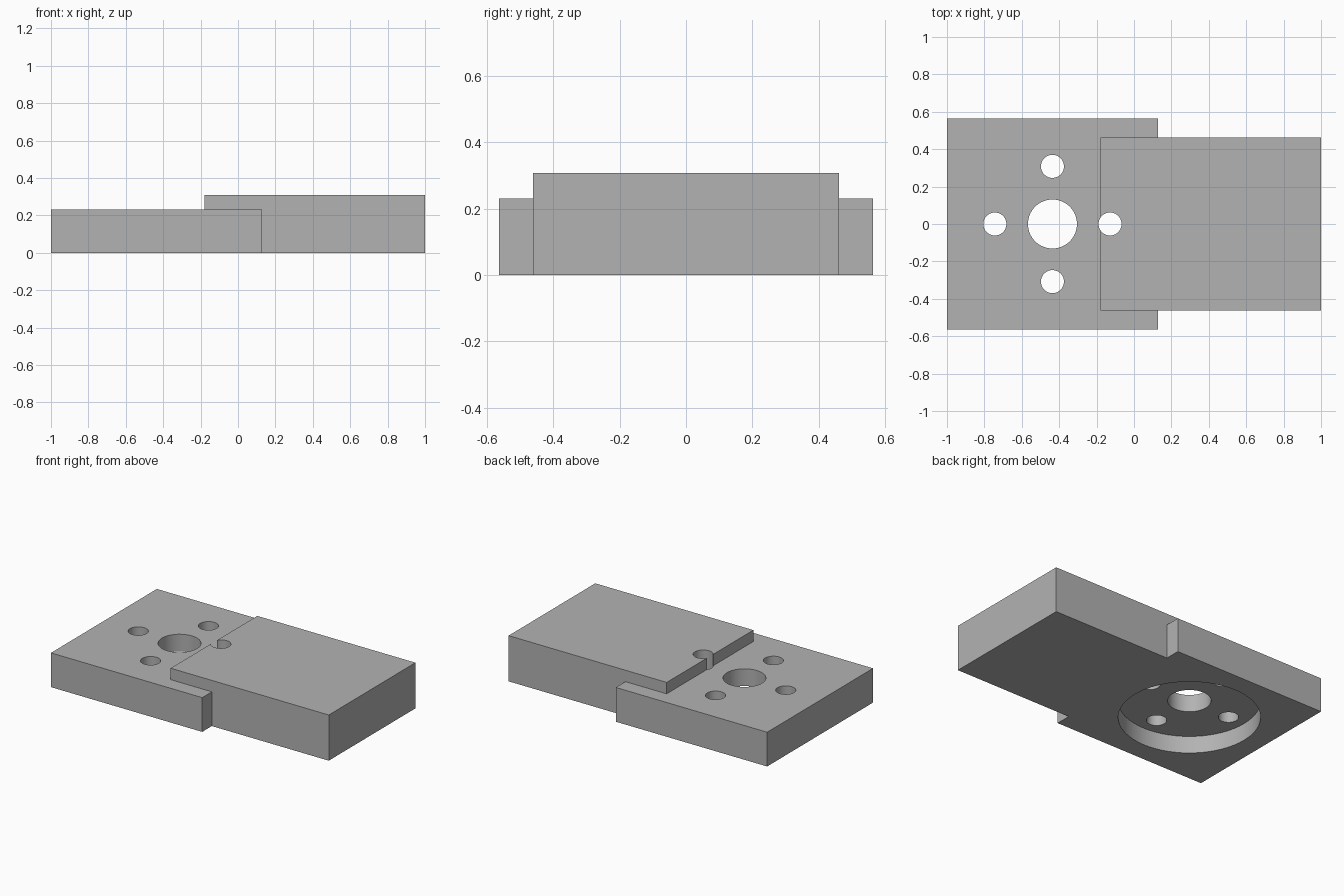
import bpy
import math

if "Cube" in bpy.data.objects:
    bpy.data.objects.remove(bpy.data.objects["Cube"], do_unlink=True)

grey = bpy.data.materials.new("plain grey")
grey.use_nodes = True
colour = (0.45, 0.45, 0.45, 1)
grey.diffuse_color = colour
grey.node_tree.nodes["Principled BSDF"].inputs["Base Color"].default_value = colour

PLATE_X = -0.436      # centre of the plate and its bores
PLATE_TOP = 0.231


def box(name, x0, x1, half_y, z1):
    bpy.ops.mesh.primitive_cube_add(size=1, location=((x0 + x1) / 2, 0, z1 / 2))
    ob = bpy.context.object
    ob.name = name
    ob.scale = (x1 - x0, 2 * half_y, z1)
    bpy.ops.object.transform_apply(location=True, rotation=False, scale=True)
    ob.data.materials.append(grey)
    return ob


def cylinder(name, x, y, radius, z0, z1):
    bpy.ops.mesh.primitive_cylinder_add(
        vertices=64, radius=radius, depth=z1 - z0, location=(x, y, (z0 + z1) / 2))
    ob = bpy.context.object
    ob.name = name
    ob.data.materials.append(grey)
    return ob


def combine(target, other, operation):
    mod = target.modifiers.new(operation.lower(), 'BOOLEAN')
    mod.operation = operation
    mod.solver = 'EXACT'
    mod.object = other
    bpy.context.view_layer.objects.active = target
    bpy.ops.object.modifier_apply(modifier=mod.name)
    bpy.data.objects.remove(other, do_unlink=True)


# Wide plate joined to the taller block
body = box("mounting_plate", -1, 0.128, 0.564, PLATE_TOP)
combine(body, box("raised_block", -0.179, 1, 0.4615, 0.308), 'UNION')

# Round recess underneath
combine(body, cylinder("recess_cutter", PLATE_X, 0, 0.43, -0.2, 0.115), 'DIFFERENCE')

# Central bore and four bolt holes
combine(body, cylinder("bore_cutter", PLATE_X, 0, 0.131, -0.2, 0.6), 'DIFFERENCE')
for i in range(4):
    a = i * math.pi / 2
    x = PLATE_X + 0.308 * math.cos(a)
    y = 0.308 * math.sin(a)
    combine(body, cylinder("bolt_hole_cutter", x, y, 0.0615, -0.2, 0.6), 'DIFFERENCE')

# Smooth bore walls, sharp edges elsewhere
bpy.ops.object.select_all(action='DESELECT')
body.select_set(True)
bpy.context.view_layer.objects.active = body
bpy.ops.object.shade_smooth_by_angle(angle=math.radians(30))
